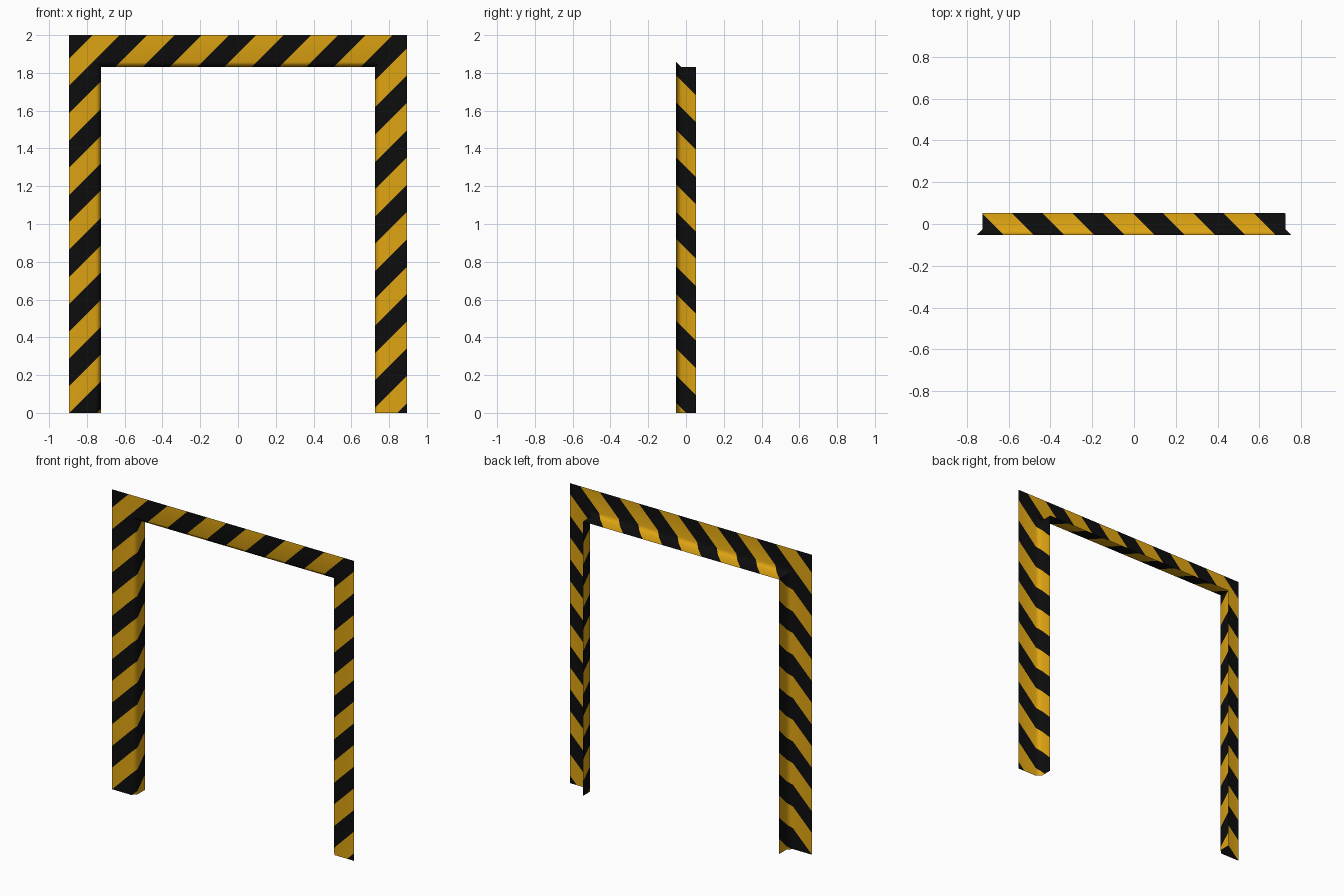
import bpy, bmesh, math
from mathutils import Vector

if "Cube" in bpy.data.objects:
    bpy.data.objects.remove(bpy.data.objects["Cube"])

W, H, D = 0.894, 2.0, 0.053      # half width, height, half depth
FACE, CH = 0.17, 0.028           # width of the front face, size of the chamfer
PERIOD, PHASE = 0.289, -2.77     # stripe repeat, and where a black stripe ends


def material(name, color):
    m = bpy.data.materials.new(name)
    m.diffuse_color = (*color, 1)
    m.use_nodes = True
    m.node_tree.nodes["Principled BSDF"].inputs["Base Color"].default_value = m.diffuse_color
    return m


# Profile of the folded sheet: (distance in from the outer edge, depth)
profile = [(0, -D), (FACE - CH, -D), (FACE, -D + CH), (FACE, D)]


def path_point(i, inset, y):
    x = W - inset
    z = H - inset
    return Vector([(-x, y, 0), (-x, y, z), (x, y, z), (x, y, 0)][i])


bm = bmesh.new()
for section in range(3):                      # left jamb, lintel, right jamb
    for panel in range(3):                    # front plate, chamfer, inner lip
        a, b = profile[panel], profile[panel + 1]
        part = bmesh.new()
        part.faces.new([part.verts.new(p) for p in (
            path_point(section, *a), path_point(section + 1, *a),
            path_point(section + 1, *b), path_point(section, *b))])
        # Diagonal stripes, carried on round the fold on the lip
        lip = 0 if panel < 2 else (-1 if section == 2 else 1)
        normal = Vector((1, lip, -1))
        offset = lip * (D - CH)
        for k in range(-2, 28):
            u = PHASE + k * PERIOD / 2
            bmesh.ops.bisect_plane(
                part, geom=part.verts[:] + part.edges[:] + part.faces[:],
                dist=1e-6, plane_co=normal * ((u - offset) / normal.length_squared),
                plane_no=normal)
        for f in part.faces:
            u = normal.dot(f.calc_center_median()) + offset
            f.material_index = math.floor((u - PHASE) / (PERIOD / 2)) % 2
        tmp = bpy.data.meshes.new("panel")
        part.to_mesh(tmp)
        bm.from_mesh(tmp)
        part.free()
        bpy.data.meshes.remove(tmp)

# Join the panels and turn the front outward
bmesh.ops.remove_doubles(bm, verts=bm.verts[:], dist=1e-4)
bmesh.ops.recalc_face_normals(bm, faces=bm.faces[:])
if sum(f.normal.y * f.calc_area() for f in bm.faces) > 0:
    bmesh.ops.reverse_faces(bm, faces=bm.faces[:])

mesh = bpy.data.meshes.new("door_frame")
bm.to_mesh(mesh)
bm.free()
mesh.materials.append(material("hazard yellow", (0.73, 0.37, 0.006)))
mesh.materials.append(material("hazard black", (0.004, 0.004, 0.004)))
frame = bpy.data.objects.new("door_frame", mesh)
bpy.context.collection.objects.link(frame)

# Soft shading across the chamfer, crisp mitred corners
bpy.context.view_layer.objects.active = frame
frame.select_set(True)
bpy.ops.object.shade_smooth_by_angle(angle=math.radians(50))
wn = frame.modifiers.new("weighted_normals", 'WEIGHTED_NORMAL')
wn.keep_sharp = True
